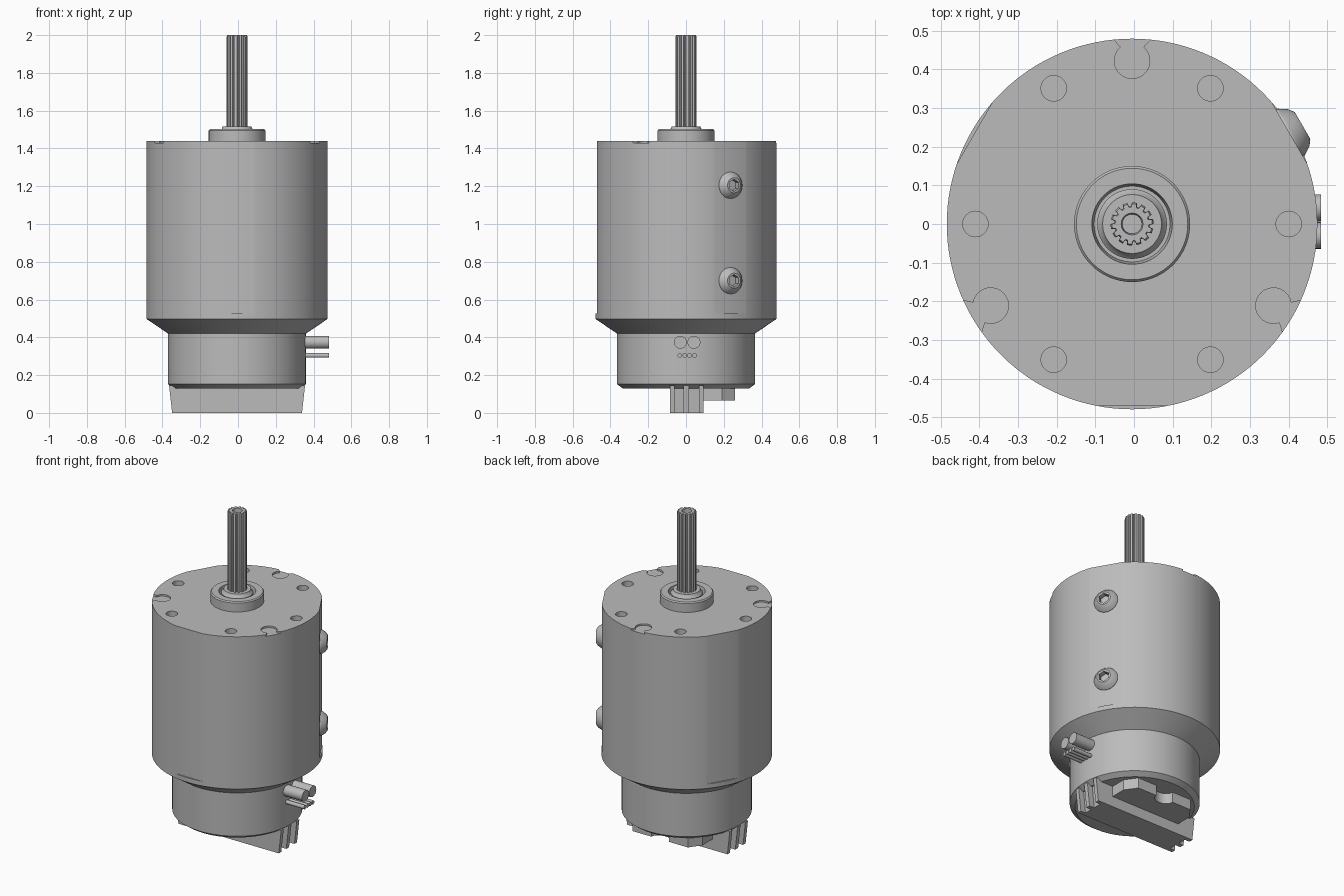
import bpy, bmesh
from math import pi, cos, sin, radians
from mathutils import Matrix, Vector

if "Cube" in bpy.data.objects:
    bpy.data.objects.remove(bpy.data.objects["Cube"])

CX = -0.005          # motor axis
BODY_R = 0.479
FLAT_D = 0.47        # distance from axis to the side flats

grey = bpy.data.materials.new("motor_grey")
grey.use_nodes = True
colour = (0.5, 0.5, 0.5, 1)
grey.diffuse_color = colour
grey.node_tree.nodes["Principled BSDF"].inputs["Base Color"].default_value = colour


def circle(r, n=96):
    return [(r * cos(2 * pi * i / n), r * sin(2 * pi * i / n)) for i in range(n)]


def hexagon(r, n=48):
    pts = []
    for i in range(n):
        a = 2 * pi * i / n
        k = r * cos(pi / 6) / cos(a % (pi / 3) - pi / 6)
        pts.append((k * cos(a), k * sin(a)))
    return pts


def scaled(outline, sx, sy):
    return [(x * sx, y * sy) for x, y in outline]


def loft(name, rings, matrix=Matrix.Translation((CX, 0, 0))):
    """Join matching outlines, given as (outline, z), and cap both ends."""
    bm = bmesh.new()
    loops = [[bm.verts.new((x, y, z)) for x, y in outline] for outline, z in rings]
    for a, b in zip(loops, loops[1:]):
        for i in range(len(a)):
            j = (i + 1) % len(a)
            bm.faces.new((a[i], a[j], b[j], b[i]))
    bm.faces.new(loops[0])
    bm.faces.new(loops[-1])
    bmesh.ops.recalc_face_normals(bm, faces=bm.faces)
    bm.transform(matrix)
    mesh = bpy.data.meshes.new(name)
    bm.to_mesh(mesh)
    bm.free()
    mesh.materials.append(grey)
    ob = bpy.data.objects.new(name, mesh)
    bpy.context.collection.objects.link(ob)
    return ob


def lathe(name, profile, n=96, **kw):
    return loft(name, [(circle(r, n), z) for r, z in profile], **kw)


def activate(ob):
    bpy.ops.object.select_all(action='DESELECT')
    ob.select_set(True)
    bpy.context.view_layer.objects.active = ob


def smooth(ob):
    activate(ob)
    bpy.ops.object.shade_smooth_by_angle(angle=radians(30))


def cut(ob, cutter):
    cutter.hide_render = True
    mod = ob.modifiers.new("cut", 'BOOLEAN')
    mod.object = cutter
    mod.operation = 'DIFFERENCE'
    mod.solver = 'EXACT'
    activate(ob)
    bpy.ops.object.modifier_apply(modifier=mod.name)
    bpy.data.objects.remove(cutter)


def around(angle):
    return Matrix.Translation((CX, 0, 0)) @ Matrix.Rotation(radians(angle), 4, 'Z')


# Main housing with conical step to the narrower rear section
body = lathe("housing", [(0.335, 0.13), (0.365, 0.152), (0.365, 0.42),
                         (BODY_R, 0.497), (BODY_R, 1.44)], n=128)

# Three side flats above a low rim
box = [(FLAT_D, -0.2), (0.6, -0.2), (0.6, 0.2), (FLAT_D, 0.2)]
for angle in (30, 150, 270):
    cut(body, loft("flat_cutter", [(box, 0.525), (box, 1.6)], around(angle)))

# Six mounting holes
for angle in range(0, 360, 60):
    m = around(angle) @ Matrix.Translation((0.405, 0, 0))
    cut(body, lathe("hole_cutter", [(0.033, 1.36), (0.033, 1.5)], n=32, matrix=m))

# Three shallow keyhole slots open to the rim
arc = [(0.422 + 0.046 * cos(radians(a)), 0.046 * sin(radians(a)))
       for a in range(40, 321, 14)]
slot = [(0.52, 0.06), (0.479, 0.05), (0.468, 0.039)] + arc
slot += [(0.468, -0.039), (0.479, -0.05), (0.52, -0.06)]
for angle in (90, 210, 330):
    cut(body, loft("slot_cutter", [(slot, 1.43), (slot, 1.5)], around(angle)))
smooth(body)

# Pilot boss with recessed seat, and bearing collar
smooth(lathe("pilot_boss", [(0.15, 1.43), (0.15, 1.495), (0.144, 1.502),
                            (0.104, 1.502), (0.098, 1.465)]))
smooth(lathe("bearing_collar", [(0.09, 1.45), (0.09, 1.495), (0.08, 1.505),
                                (0.076, 1.517), (0.06, 1.517)]))

# Splined output shaft with a centre hole
TEETH = 14
spline = []
for t in range(TEETH):
    for off, r in ((0.0, 0.056), (0.5, 0.056), (0.62, 0.046), (0.88, 0.046)):
        a = 2 * pi * (t + off) / TEETH
        spline.append((r * cos(a), r * sin(a)))
bore = circle(0.028, len(spline))
smooth(loft("splined_shaft", [(spline, 1.45), (spline, 1.99), (scaled(spline, 0.93, 0.93), 2.0),
                              (bore, 2.0), (scaled(bore, 0.9, 0.9), 1.95)]))

# Two button-head screws with hex sockets on one side flat
for i, z in enumerate((0.7, 1.205)):
    m = around(30) @ Matrix.Translation((FLAT_D - 0.005, 0, z)) @ Matrix.Rotation(pi / 2, 4, 'Y')
    head = [(circle(r, 48), h) for r, h in ((0.07, 0), (0.07, 0.01), (0.055, 0.033), (0.04, 0.044))]
    socket = [(hexagon(0.032), 0.044), (hexagon(0.032), 0.012)]
    smooth(loft("side_screw_%d" % (i + 1), head + socket, m))


# Power leads and sensor wires
def lead(name, r, y, z):
    m = Matrix.Translation((0.32, y, z)) @ Matrix.Rotation(pi / 2, 4, 'Y')
    smooth(lathe(name, [(r, 0), (r, 0.163)], n=32, matrix=m))


for i in range(2):
    lead("power_lead_%d" % (i + 1), 0.034, -0.03 + 0.072 * i, 0.374)
for i in range(4):
    lead("sensor_wire_%d" % (i + 1), 0.012, -0.033 + 0.026 * i, 0.304)

# Rear bar with ribbed, tapering ends
W, IN = 0.36, 0.325
end = [(W, -0.085), (W, -0.06), (IN, -0.06), (IN, -0.012), (W, -0.012),
       (W, 0.016), (IN, 0.016), (IN, 0.068), (W, 0.068), (W, 0.093)]
bar = end + [(-x, y) for x, y in reversed(end)]
loft("rear_bar", [(scaled(bar, 0.955, 1), 0), (bar, 0.145)])

# Connector block behind the bar, with a rounded notch
half = [(0.24, 0.08), (0.24, 0.19), (0.19, 0.26), (0.06, 0.26)]
notch = [(0.06 * cos(a * pi / 8), 0.26 - 0.05 * sin(a * pi / 8)) for a in range(1, 8)]
block = half + notch + [(-x, y) for x, y in reversed(half)]
smooth(loft("connector_block", [(block, 0.065), (block, 0.14)]))
